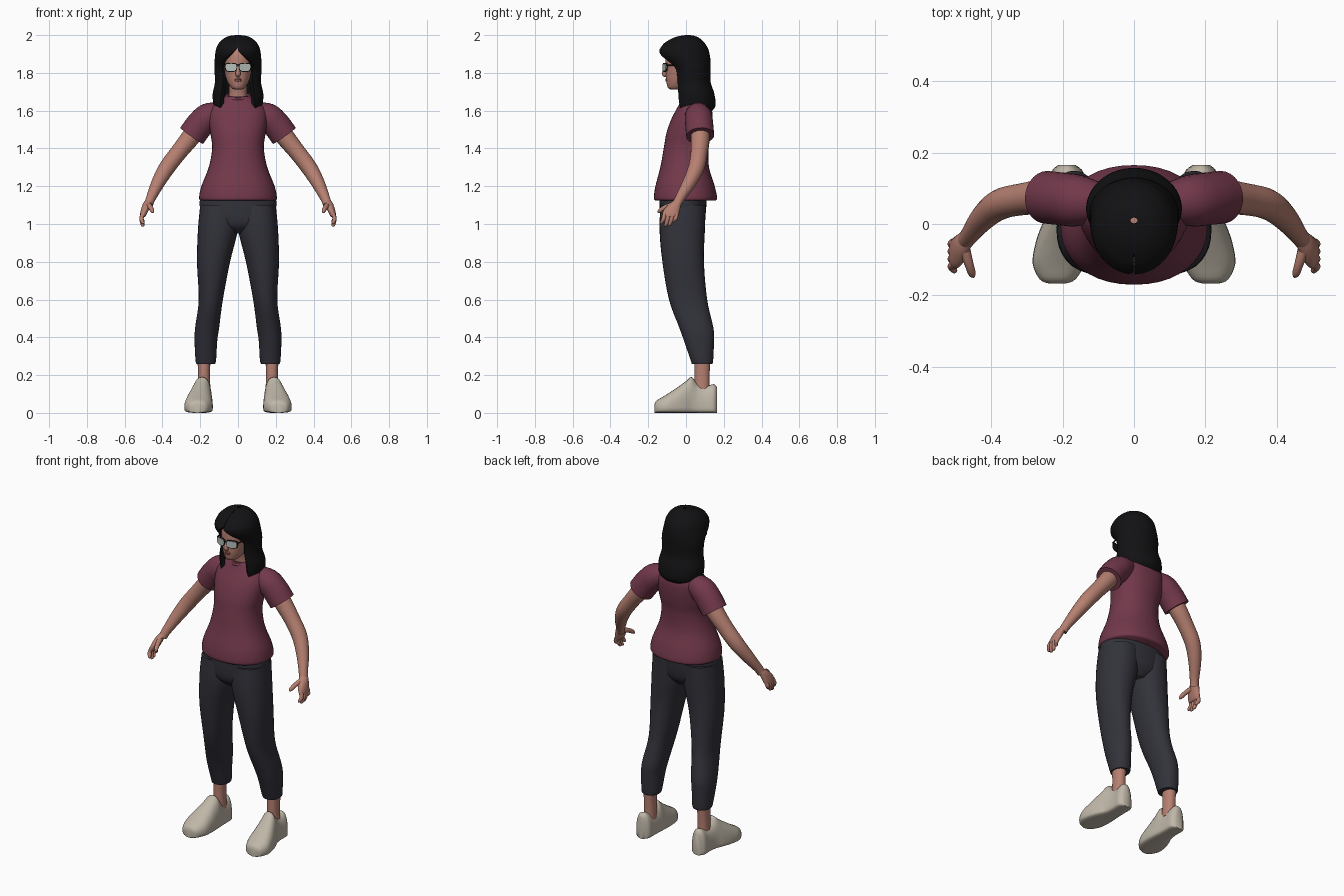
import bpy, bmesh, math
from mathutils import Vector


def material(name, r, g, b):
    m = bpy.data.materials.new(name)
    m.diffuse_color = (r, g, b, 1)
    return m


SKIN = material("skin", 0.47, 0.215, 0.165)
LIPS = material("lips", 0.33, 0.12, 0.10)
HAIR = material("black hair", 0.006, 0.006, 0.007)
SHIRT = material("maroon cloth", 0.17, 0.04, 0.07)
PANTS = material("charcoal cloth", 0.032, 0.032, 0.043)
SHOES = material("beige shoe", 0.52, 0.47, 0.39)
FRAME = material("black frame", 0.012, 0.012, 0.014)
LENS = material("pale lens", 0.48, 0.52, 0.49)


def spow(v, p):
    return math.copysign(abs(v) ** p, v)


def smooth_rows(rows, k):
    """Catmull-Rom interpolation of tuples of numbers."""
    out = []
    for i in range(len(rows) - 1):
        a, b = rows[max(i - 1, 0)], rows[i]
        c, d = rows[i + 1], rows[min(i + 2, len(rows) - 1)]
        for s in range(k):
            t = s / k
            out.append(tuple(
                0.5 * (2 * q + (r - p) * t + (2 * p - 5 * q + 4 * r - w) * t * t
                       + (3 * q - p - 3 * r + w) * t ** 3)
                for p, q, r, w in zip(a, b, c, d)))
    return out + [tuple(rows[-1])]


def loft(name, loops, mat, mirror=False):
    """Skin a list of equal point loops and cap both ends."""
    bm = bmesh.new()
    rings = [[bm.verts.new(p) for p in loop] for loop in loops]
    n = len(rings[0])
    for a, b in zip(rings, rings[1:]):
        for i in range(n):
            j = (i + 1) % n
            bm.faces.new((a[i], a[j], b[j], b[i]))
    bm.faces.new(rings[0])
    bm.faces.new(rings[-1])
    bmesh.ops.recalc_face_normals(bm, faces=bm.faces)
    me = bpy.data.meshes.new(name)
    bm.to_mesh(me)
    bm.free()
    me.materials.append(mat)
    me.shade_smooth()
    me.set_sharp_from_angle(angle=math.radians(50))
    ob = bpy.data.objects.new(name, me)
    bpy.context.collection.objects.link(ob)
    if mirror:
        mod = ob.modifiers.new("mirror", "MIRROR")
        mod.use_mirror_merge = False
    return ob


def stack(name, rows, mat, mirror=False, n=32, p=0.92, k=5):
    """Horizontal ovals given as (z, x0, x1, y0, y1)."""
    loops = []
    for z, x0, x1, y0, y1 in smooth_rows(rows, k):
        loops.append([((x0 + x1) / 2 + (x1 - x0) / 2 * spow(math.cos(t), p),
                       (y0 + y1) / 2 + (y1 - y0) / 2 * spow(math.sin(t), p), z)
                      for t in (2 * math.pi * i / n for i in range(n))])
    return loft(name, loops, mat, mirror)


def centred(rows):
    return [(z, -w, w, y0, y1) for z, w, y0, y1 in rows]


def tube(name, rows, mat, mirror=False, n=20, k=5):
    """Round limb along (x, y, z, radius)."""
    pts = smooth_rows(rows, k)
    loops = []
    for i, (x, y, z, r) in enumerate(pts):
        a, b = pts[max(i - 1, 0)], pts[min(i + 1, len(pts) - 1)]
        tan = (Vector(b[:3]) - Vector(a[:3])).normalized()
        u = tan.cross(Vector((1, 1, 0))).normalized()
        v = tan.cross(u)
        loops.append([Vector((x, y, z)) + r * (u * math.cos(t) + v * math.sin(t))
                      for t in (2 * math.pi * j / n for j in range(n))])
    return loft(name, loops, mat, mirror)


# Trousers: hips and two tapered legs
stack("hips", centred([(0.95, 0.05, -0.08, 0.06), (1.0, 0.17, -0.13, 0.095),
                       (1.1, 0.203, -0.14, 0.108), (1.17, 0.19, -0.14, 0.11)]), PANTS)
stack("trouser_leg", [(0.26, 0.122, 0.22, 0.03, 0.14), (0.28, 0.116, 0.225, 0.024, 0.144),
                      (0.38, 0.11, 0.23, -0.01, 0.148), (0.45, 0.10, 0.227, -0.035, 0.145),
                      (0.6, 0.08, 0.208, -0.09, 0.112), (0.8, 0.042, 0.217, -0.125, 0.095),
                      (0.97, 0.001, 0.212, -0.14, 0.10), (1.1, 0.0, 0.2, -0.135, 0.105)],
      PANTS, True)

# Ankles
stack("ankle", [(0.1, 0.145, 0.215, 0.045, 0.125), (0.2, 0.148, 0.212, 0.045, 0.125),
                (0.3, 0.145, 0.215, 0.045, 0.13)], SKIN, True)

# Shoes: D-shaped sections along (y, centre x, half width, height)
shoe = []
for y, cx, w, h in smooth_rows([(-0.167, 0.215, 0.022, 0.045), (-0.155, 0.214, 0.05, 0.066),
                                (-0.11, 0.211, 0.073, 0.093), (-0.05, 0.204, 0.071, 0.132),
                                (0.0, 0.196, 0.061, 0.168), (0.03, 0.19, 0.053, 0.19),
                                (0.06, 0.187, 0.048, 0.155), (0.10, 0.186, 0.046, 0.14),
                                (0.145, 0.187, 0.045, 0.152), (0.165, 0.188, 0.025, 0.135)], 4):
    loop = []
    for i in range(28):
        c, s = math.cos(math.tau * i / 28), math.sin(math.tau * i / 28)
        z = 0.03 + (h - 0.03) * s ** 0.85 if s > 0 else 0.03 * (1 - abs(s) ** 0.4)
        loop.append((cx + w * spow(c, 0.8), y, z))
    shoe.append(loop)
loft("shoe", shoe, SHOES, True)

# Shirt body, collar and sleeves
stack("shirt_body", centred([(1.125, 0.2, -0.163, 0.158), (1.14, 0.206, -0.17, 0.165),
                             (1.2, 0.194, -0.162, 0.152), (1.3, 0.155, -0.136, 0.122),
                             (1.4, 0.137, -0.118, 0.12), (1.48, 0.146, -0.104, 0.133),
                             (1.55, 0.155, -0.08, 0.14), (1.6, 0.15, -0.055, 0.138),
                             (1.64, 0.12, -0.033, 0.122), (1.675, 0.066, -0.018, 0.1)]),
      SHIRT, n=40)
collar = [(0.062 * math.cos(a), 0.038 + 0.058 * math.sin(a), 1.675 + 0.014 * math.sin(a))
          for a in (math.tau * i / 32 for i in range(33))]
tube("collar", [(*c, 0.008) for c in collar], SHIRT, n=8, k=1)
tube("sleeve", [(0.07, 0.06, 1.60, 0.045), (0.15, 0.065, 1.572, 0.071),
                (0.20, 0.07, 1.528, 0.074), (0.245, 0.075, 1.467, 0.074)], SHIRT, True, 28)

# Arms
tube("arm", [(0.19, 0.07, 1.54, 0.05), (0.25, 0.075, 1.46, 0.05), (0.31, 0.07, 1.385, 0.045),
             (0.375, 0.055, 1.30, 0.043), (0.422, 0.018, 1.22, 0.036),
             (0.46, -0.03, 1.14, 0.026), (0.473, -0.048, 1.105, 0.024)], SKIN, True)

# Hands: palm, four fingers and thumb
stack("palm", [(1.135, 0.445, 0.48, -0.05, -0.01), (1.11, 0.457, 0.502, -0.085, -0.024),
               (1.075, 0.472, 0.514, -0.118, -0.032), (1.045, 0.487, 0.519, -0.126, -0.04),
               (1.037, 0.495, 0.515, -0.12, -0.046)], SKIN, True, 20)
for i, tip in enumerate((1.0, 0.987, 0.99, 1.008)):
    y = -0.113 + 0.021 * i
    tube("finger_%d" % (i + 1), [(0.503, y, 1.055, 0.011), (0.511, y - 0.005, 1.03, 0.0115),
                                 (0.507, y - 0.013, tip + 0.014, 0.010),
                                 (0.502, y - 0.018, tip + 0.004, 0.008),
                                 (0.5, y - 0.019, tip, 0.003)], SKIN, True, 10, 3)
tube("thumb", [(0.475, -0.07, 1.10, 0.016), (0.463, -0.11, 1.088, 0.013),
               (0.454, -0.138, 1.07, 0.011), (0.45, -0.148, 1.06, 0.004)], SKIN, True, 12, 3)

# Neck and head
stack("neck", centred([(1.62, 0.055, -0.005, 0.09), (1.70, 0.047, -0.012, 0.083),
                       (1.78, 0.05, -0.035, 0.08)]), SKIN)
stack("head", centred([(1.712, 0.018, -0.08, -0.03), (1.722, 0.036, -0.096, -0.005),
                       (1.755, 0.057, -0.104, 0.05), (1.80, 0.071, -0.107, 0.09),
                       (1.85, 0.078, -0.109, 0.105), (1.90, 0.077, -0.105, 0.105),
                       (1.94, 0.065, -0.085, 0.09), (1.97, 0.035, -0.05, 0.06)]), SKIN)
tube("nose", [(0, -0.10, 1.85, 0.006), (0, -0.109, 1.825, 0.009), (0, -0.115, 1.80, 0.013),
              (0, -0.109, 1.788, 0.012), (0, -0.10, 1.783, 0.004)], SKIN, n=12)
for label, z in (("upper_lip", 1.767), ("lower_lip", 1.759)):
    tube(label, [(-0.023, -0.096, 1.763, 0.001), (-0.01, -0.103, z, 0.005),
                 (0.01, -0.103, z, 0.005), (0.023, -0.096, 1.763, 0.001)], LIPS, n=8)

# Hair: C-shaped sections (z, half width, front, back, right gap, left gap in degrees)
hair = []
for z, w, y0, y1, gr, gl in smooth_rows([
        (1.60, 0.118, -0.06, 0.14, 50, 50), (1.63, 0.13, -0.066, 0.157, 44, 46),
        (1.69, 0.134, -0.066, 0.15, 40, 42), (1.75, 0.122, -0.066, 0.131, 39, 40),
        (1.82, 0.125, -0.075, 0.13, 38, 41), (1.86, 0.124, -0.108, 0.13, 31, 40),
        (1.89, 0.122, -0.134, 0.127, 16, 24), (1.918, 0.118, -0.141, 0.121, 0.5, 9),
        (1.935, 0.113, -0.133, 0.114, 0.5, 0.5), (1.96, 0.099, -0.112, 0.097, 0.5, 0.5),
        (1.985, 0.071, -0.068, 0.07, 0.5, 0.5), (1.996, 0.042, -0.03, 0.045, 0.5, 0.5),
        (2.0, 0.012, 0.0, 0.02, 0.5, 0.5)], 4):
    a0, a1 = math.radians(max(gr, 0.5)), math.tau - math.radians(max(gl, 0.5))
    arc = [a0 + (a1 - a0) * i / 40 for i in range(41)]
    cy, b = (y0 + y1) / 2, (y1 - y0) / 2
    hair.append([(w * s * math.sin(a), cy - b * s * math.cos(a), z)
                 for s, seq in ((1, arc), (0.8, arc[::-1])) for a in seq])
loft("hair", hair, HAIR)


# Glasses: curved plates for rims and lenses, bridge and temples
def eye_plate(name, w, h, y, mat):
    def loop(dy):
        pts = []
        for i in range(24):
            c, s = math.cos(math.tau * i / 24), math.sin(math.tau * i / 24)
            x = 0.037 + w * spow(c, 0.6) * (1 + 0.1 * s)
            pts.append((x, y + dy + 4 * x * x, 1.829 + h * spow(s, 0.6)))
        return pts
    loft(name, [loop(0), loop(0.006)], mat, True)


eye_plate("glasses_rim", 0.033, 0.024, -0.122, FRAME)
eye_plate("glasses_lens", 0.0285, 0.0195, -0.1245, LENS)
tube("glasses_bridge", [(-0.012, -0.119, 1.838, 0.003), (0, -0.121, 1.841, 0.003),
                        (0.012, -0.119, 1.838, 0.003)], FRAME, n=8)
tube("glasses_temple", [(0.069, -0.10, 1.84, 0.004), (0.078, -0.06, 1.84, 0.0035),
                        (0.083, 0.0, 1.838, 0.0035)], FRAME, True, 8)
